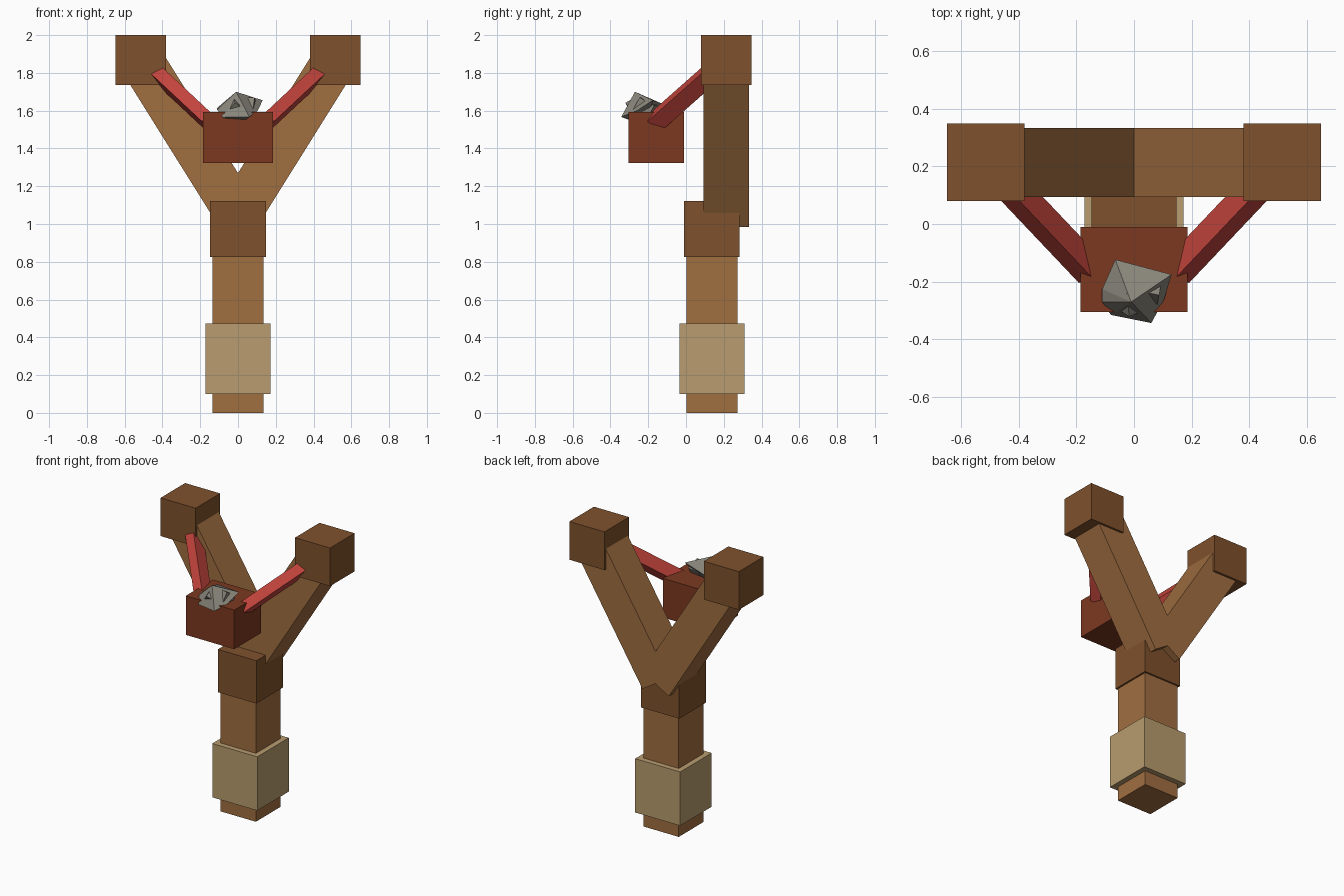
import bpy, bmesh
from mathutils import Vector, Matrix, Euler

if "Cube" in bpy.data.objects:
    bpy.data.objects.remove(bpy.data.objects["Cube"], do_unlink=True)


def material(name, hex_code):
    def linear(i):
        c = int(hex_code[i:i + 2], 16) / 255
        return c / 12.92 if c < 0.04045 else ((c + 0.055) / 1.055) ** 2.4
    colour = (linear(0), linear(2), linear(4), 1)
    mat = bpy.data.materials.new(name)
    mat.use_nodes = True
    mat.diffuse_color = colour
    bsdf = next(n for n in mat.node_tree.nodes if n.type == "BSDF_PRINCIPLED")
    bsdf.inputs["Base Color"].default_value = colour
    bsdf.inputs["Roughness"].default_value = 0.9
    return mat


LIGHT_WOOD = material("light wood", "A06E40")
DARK_WOOD = material("dark wood", "7F512C")
CLOTH = material("cloth wrap", "B89C6E")
LEATHER = material("leather", "7C3921")
RUBBER = material("red rubber", "C2443C")
STONE = material("grey stone", "88857A")


def finish(name, bm, mat):
    bmesh.ops.recalc_face_normals(bm, faces=bm.faces)
    mesh = bpy.data.meshes.new(name)
    bm.to_mesh(mesh)
    bm.free()
    mesh.materials.append(mat)
    obj = bpy.data.objects.new(name, mesh)
    bpy.context.collection.objects.link(obj)
    return obj


def box(name, centre, size, mat, rotation=Matrix.Identity(3)):
    bm = bmesh.new()
    bmesh.ops.create_cube(bm, size=1)
    scale = Matrix.Diagonal((*size, 1))
    bm.transform(Matrix.Translation(centre) @ rotation.to_4x4() @ scale)
    return finish(name, bm, mat)


def beam(name, start, end, side, width, depth, mat):
    """Box running from start to end, with its width along side."""
    start, end = Vector(start), Vector(end)
    along = (end - start).normalized()
    side = Vector(side)
    side = (side - along * side.dot(along)).normalized()
    axes = Matrix((side, along.cross(side), along)).transposed()
    return box(name, (start + end) / 2, (width, depth, (end - start).length), mat, axes)


# Handle, cloth grip and collar
box("handle", (0, 0.137, 0.45), (0.27, 0.27, 0.9), LIGHT_WOOD)
box("grip_wrap", (0, 0.137, 0.287), (0.344, 0.344, 0.372), CLOTH)
box("collar", (0, 0.137, 0.973), (0.294, 0.294, 0.296), DARK_WOOD)

# Fork arms, their tips and the stretched bands
for label, s in (("left", 1), ("right", -1)):
    beam("fork_arm_" + label, (0, 0.213, 1.047), (0.515 * s, 0.213, 1.87),
         (s, 0, 0), 0.236, 0.24, LIGHT_WOOD)
    box("fork_tip_" + label, (0.514 * s, 0.214, 1.868), (0.268, 0.268, 0.264), DARK_WOOD)
    beam("band_" + label, (0.152 * s, -0.162, 1.538), (0.44 * s, 0.142, 1.807),
         (0.052 * s, -0.012, -0.042), 0.068, 0.093, RUBBER)

# Pouch
box("pouch", (0, -0.158, 1.459), (0.37, 0.295, 0.27), LEATHER)

# Faceted stone, with small shards breaking through its faces
bm = bmesh.new()
for p in ((-0.01, -0.27, 1.70), (-0.065, -0.123, 1.635), (0.13, -0.175, 1.655),
          (0.06, -0.343, 1.567), (-0.08, -0.315, 1.565), (-0.11, -0.27, 1.605),
          (-0.11, -0.225, 1.615), (0.105, -0.26, 1.60), (0, -0.22, 1.52)):
    bm.verts.new(p)
bmesh.ops.convex_hull(bm, input=bm.verts)
finish("stone", bm, STONE)
for i, (x, y, z) in enumerate(((-0.01, -0.25, 1.61), (0.045, -0.22, 1.61))):
    turn = Euler((0.6 + i, 0.5, 0.4 + i)).to_matrix()
    box(f"stone_shard_{i + 1}", (x, y, z), (0.09, 0.09, 0.09), STONE, turn)
